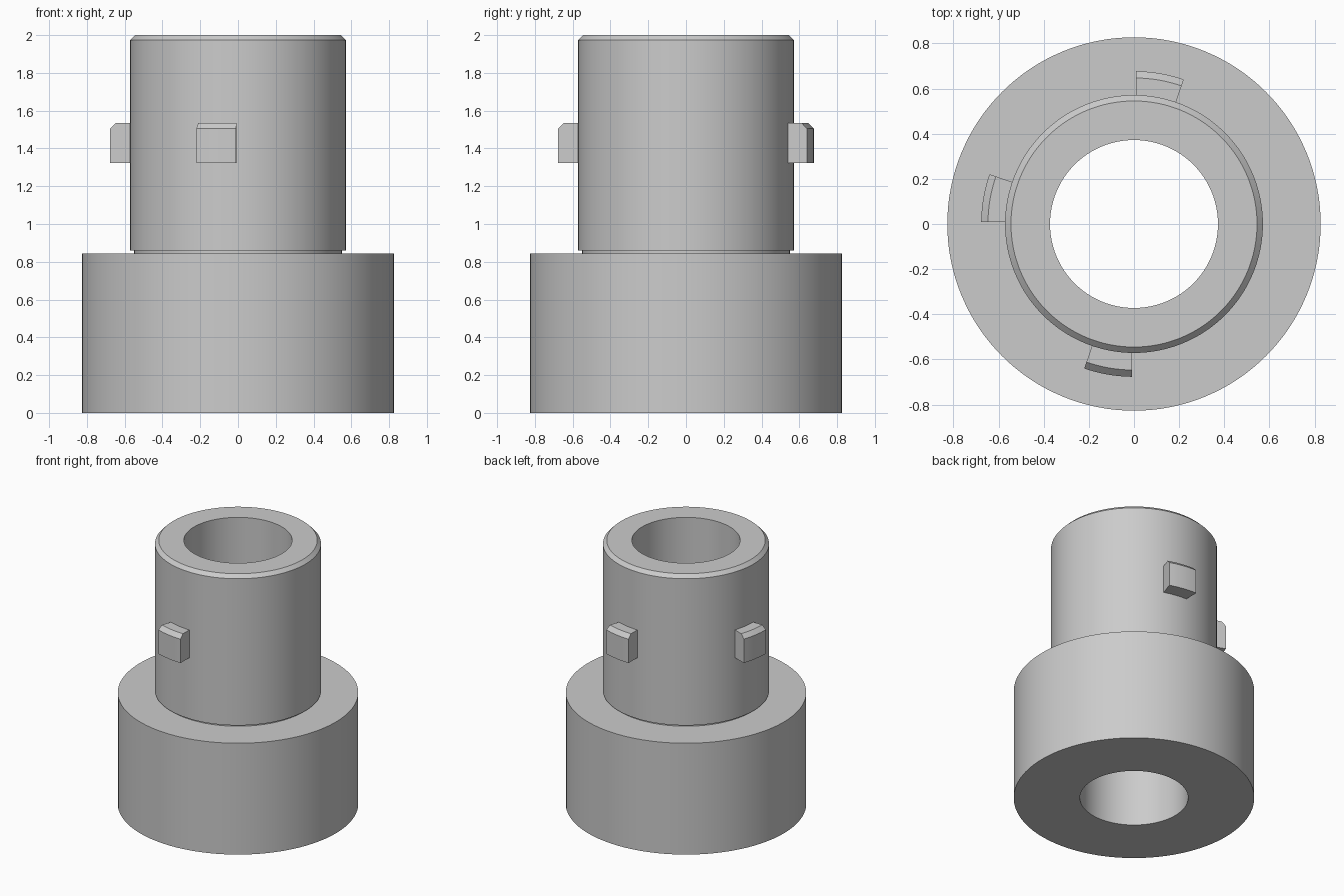
import bpy, bmesh, math
from mathutils import Matrix, Vector

old = bpy.data.objects.get("Cube")
if old:
    bpy.data.objects.remove(old, do_unlink=True)

# One plain grey for the whole coupling
grey = bpy.data.materials.new("machined_grey")
grey.use_nodes = True
colour = (0.6, 0.6, 0.6, 1)
grey.diffuse_color = colour
grey.node_tree.nodes["Principled BSDF"].inputs["Base Color"].default_value = colour


def sweep(name, profile, start, angle, steps):
    """Sweep a closed (radius, height) outline around z; angles in degrees."""
    full = abs(angle) >= 360
    bm = bmesh.new()
    rings = []
    for i in range(steps if full else steps + 1):
        a = math.radians(start + angle * i / steps)
        rings.append([bm.verts.new((r * math.cos(a), r * math.sin(a), z))
                      for r, z in profile])
    pairs = list(zip(rings, rings[1:]))
    if full:
        pairs.append((rings[-1], rings[0]))
    n = len(profile)
    for a, b in pairs:
        for j in range(n):
            k = (j + 1) % n
            bm.faces.new((a[j], b[j], b[k], a[k]))
    if not full:
        bm.faces.new(rings[0])
        bm.faces.new(rings[-1][::-1])
    bmesh.ops.recalc_face_normals(bm, faces=bm.faces)
    mesh = bpy.data.meshes.new(name)
    bm.to_mesh(mesh)
    bm.free()
    mesh.materials.append(grey)
    obj = bpy.data.objects.new(name, mesh)
    bpy.context.collection.objects.link(obj)
    bpy.ops.object.select_all(action="DESELECT")
    obj.select_set(True)
    bpy.context.view_layer.objects.active = obj
    bpy.ops.object.shade_smooth_by_angle(angle=math.radians(30))
    return obj


# Hollow body: wide base, narrow relief groove, chamfered spigot, through bore
BORE, BASE, GROOVE, SPIGOT = 0.372, 0.827, 0.55, 0.571
sweep("coupling_body", [
    (BORE, 0), (BASE, 0), (BASE, 0.845), (GROOVE, 0.845), (GROOVE, 0.861),
    (SPIGOT, 0.861), (SPIGOT, 1.974), (SPIGOT - 0.026, 2), (BORE, 2),
], 0, 360, 128)

# Three bayonet lugs with a chamfered top outer edge
lug = [(0.55, 1.324), (0.677, 1.324), (0.677, 1.505), (0.647, 1.535), (0.55, 1.535)]
for name, start in (("back_lug", 90), ("right_lug", 180), ("front_lug", 270)):
    sweep(name, lug, start - 0.8, -18.2, 8)
